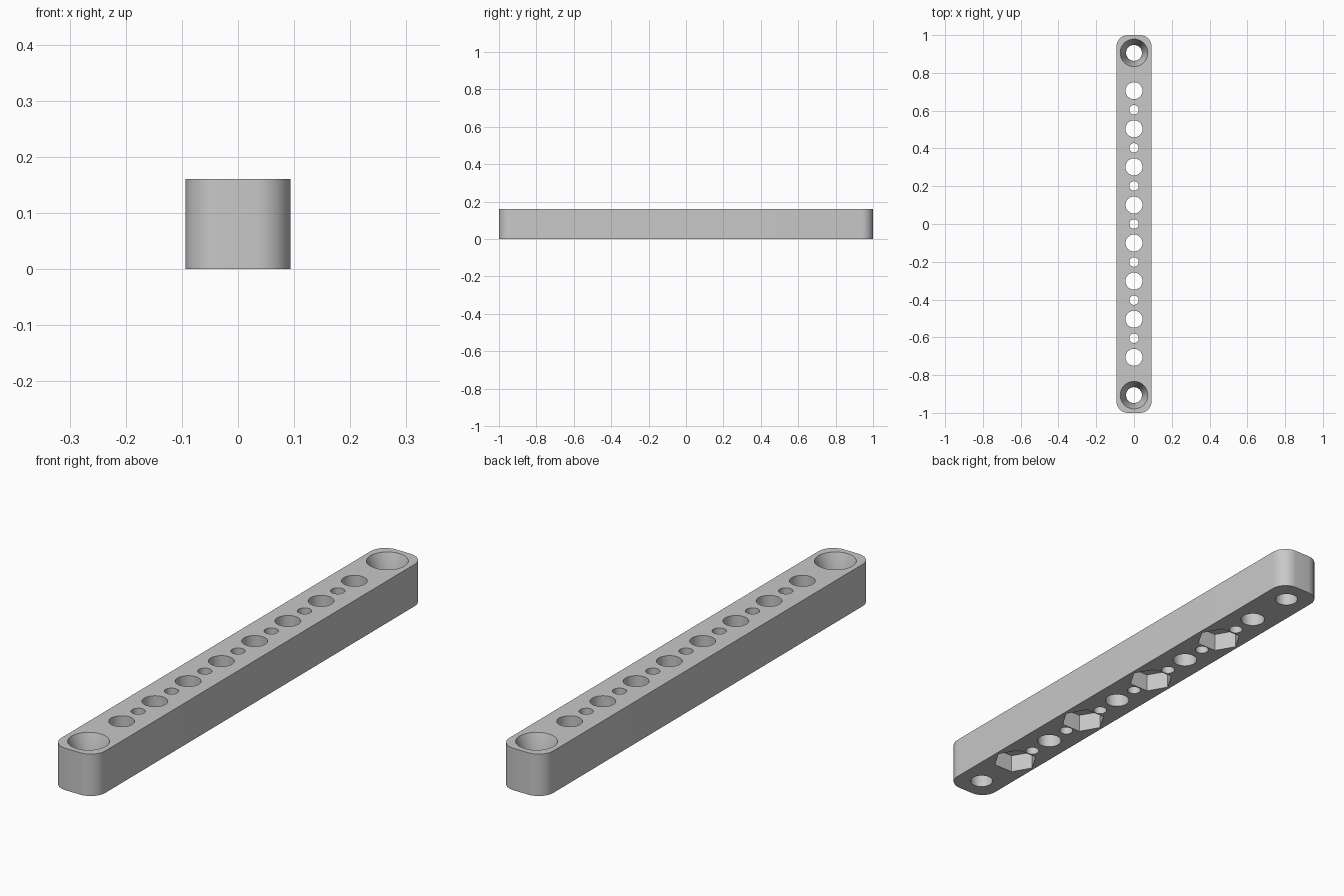
import bpy, bmesh, math

if "Cube" in bpy.data.objects:
    bpy.data.objects.remove(bpy.data.objects["Cube"], do_unlink=True)

WIDTH, LENGTH, HEIGHT, CORNER = 0.187, 2.0, 0.161, 0.062
END_Y = 0.906

grey = bpy.data.materials.new("plain grey")
grey.use_nodes = True
grey.diffuse_color = (0.58, 0.58, 0.58, 1)
grey.node_tree.nodes["Principled BSDF"].inputs["Base Color"].default_value = grey.diffuse_color


def make_object(name, bm):
    bmesh.ops.recalc_face_normals(bm, faces=bm.faces)
    mesh = bpy.data.meshes.new(name)
    bm.to_mesh(mesh)
    bm.free()
    mesh.materials.append(grey)
    obj = bpy.data.objects.new(name, mesh)
    bpy.context.collection.objects.link(obj)
    return obj


def add_spindle(bm, y, profile, sides=48):
    """Closed solid around a vertical axis, from (radius, z) pairs."""
    rings = []
    for radius, z in profile:
        angles = [math.tau * i / sides for i in range(sides)]
        rings.append([bm.verts.new((radius * math.cos(a), y + radius * math.sin(a), z))
                      for a in angles])
    for low, high in zip(rings, rings[1:]):
        for i in range(sides):
            j = (i + 1) % sides
            bm.faces.new((low[i], low[j], high[j], high[i]))
    bm.faces.new(rings[0][::-1])
    bm.faces.new(rings[-1])


def cut(target, name, bm):
    cutter = make_object(name, bm)
    cutter.hide_render = True
    mod = target.modifiers.new(name, "BOOLEAN")
    mod.operation, mod.solver, mod.object = "DIFFERENCE", "EXACT", cutter
    bpy.context.view_layer.objects.active = target
    bpy.ops.object.modifier_apply(modifier=mod.name)
    bpy.data.objects.remove(cutter, do_unlink=True)


# Beam with rounded vertical corners
bm = bmesh.new()
bmesh.ops.create_cube(bm, size=1)
for v in bm.verts:
    v.co.x *= WIDTH
    v.co.y *= LENGTH
    v.co.z = (v.co.z + 0.5) * HEIGHT
uprights = [e for e in bm.edges if abs(e.verts[0].co.z - e.verts[1].co.z) > 0.1]
bmesh.ops.bevel(bm, geom=uprights, offset=CORNER, segments=12, profile=0.5, affect="EDGES")
beam = make_object("drilled_beam", bm)

# Straight through holes, large and small alternating
bottom, top = -0.02, HEIGHT + 0.02
bm = bmesh.new()
for i in range(-7, 8):
    radius = 0.045 if i % 2 else 0.025
    add_spindle(bm, i * 0.1008, [(radius, bottom), (radius, top)])

# Tapered screw holes at both ends
for y in (-END_Y, END_Y):
    add_spindle(bm, y, [(0.042, bottom), (0.042, 0.07), (0.073, HEIGHT), (0.073, top)])
cut(beam, "hole_cutter", bm)

# Hexagonal nut pockets under every other large hole
bm = bmesh.new()
for i in (-7, -3, 1, 5):
    add_spindle(bm, i * 0.1008, [(0.083, bottom), (0.083, 0.07)], sides=6)
cut(beam, "nut_pocket_cutter", bm)

# Smooth walls with crisp rims
bpy.ops.object.select_all(action="DESELECT")
beam.select_set(True)
bpy.context.view_layer.objects.active = beam
bpy.ops.object.shade_smooth_by_angle(angle=math.radians(25))
